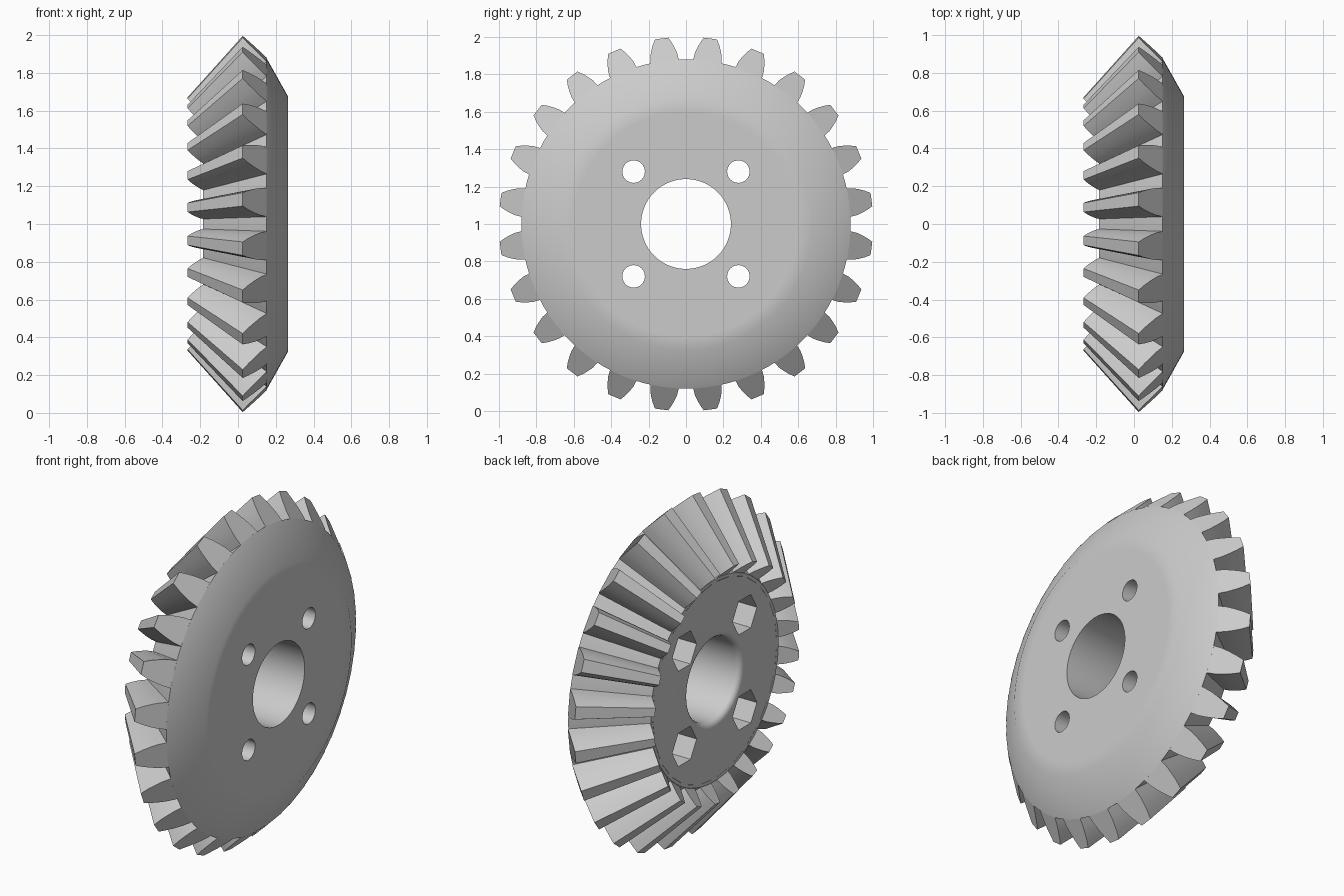
import bpy, bmesh
from math import sin, cos, pi, radians
from mathutils import Vector, Matrix

if "Cube" in bpy.data.objects:
    bpy.data.objects.remove(bpy.data.objects["Cube"])

CENTRE = Vector((0, 0, 1))
APEX_X = -0.868      # point where all the tooth lines meet
INNER = 0.673        # size of a tooth's inner end against its outer end
TEETH = 24
SEGMENTS = 96

grey = bpy.data.materials.new("gear grey")
grey.use_nodes = True
colour = (0.6, 0.6, 0.6, 1)
grey.diffuse_color = colour
grey.node_tree.nodes["Principled BSDF"].inputs["Base Color"].default_value = colour


def around_axis(x, radius, angle, side=0.0):
    """Point at a radius and angle about the gear axis, shifted sideways."""
    return CENTRE + Vector((x, radius * sin(angle) + side * cos(angle),
                            radius * cos(angle) - side * sin(angle)))


def make_object(name, bm):
    bmesh.ops.recalc_face_normals(bm, faces=bm.faces)
    mesh = bpy.data.meshes.new(name)
    bm.to_mesh(mesh)
    bm.free()
    mesh.materials.append(grey)
    obj = bpy.data.objects.new(name, mesh)
    bpy.context.collection.objects.link(obj)
    return obj


def smooth(obj):
    bpy.ops.object.select_all(action='DESELECT')
    obj.select_set(True)
    bpy.context.view_layer.objects.active = obj
    bpy.ops.object.shade_smooth_by_angle(angle=radians(31))


def cut(obj, cutter):
    mod = obj.modifiers.new("cut", 'BOOLEAN')
    mod.object = cutter
    mod.solver = 'EXACT'
    bpy.context.view_layer.objects.active = obj
    bpy.ops.object.modifier_apply(modifier=mod.name)
    bpy.data.objects.remove(cutter)


def bolt_cutter(name, sides, radius, x0, x1):
    """Four prisms along the axis, one at each bolt position."""
    bm = bmesh.new()
    for y in (-0.28, 0.28):
        for z in (-0.28, 0.28):
            place = (Matrix.Translation(CENTRE + Vector(((x0 + x1) / 2, y, z)))
                     @ Matrix.Rotation(pi / 2, 4, 'Y'))
            bmesh.ops.create_cone(bm, cap_ends=True, segments=sides, radius1=radius,
                                  radius2=radius, depth=x1 - x0, matrix=place)
    cutter = make_object(name, bm)
    cutter.hide_render = True
    return cutter


# Gear body: a closed profile turned about the axis, with a rounded bore lip
FRONT, BACK, BORE, LIP = -0.186, 0.265, 0.24, 0.035
profile = [(FRONT, 0.592), (0.15, 0.88), (BACK, 0.675), (BACK, 0.6), (BACK, BORE)]
for i in range(6):
    a = i / 5 * pi / 2
    profile.append((FRONT + LIP * (1 - sin(a)), BORE + LIP * (1 - cos(a))))
bm = bmesh.new()
rings = [[bm.verts.new(around_axis(x, r, 2 * pi * k / SEGMENTS)) for x, r in profile]
         for k in range(SEGMENTS)]
for k, ring in enumerate(rings):
    after = rings[(k + 1) % SEGMENTS]
    for i in range(len(profile)):
        j = (i + 1) % len(profile)
        bm.faces.new((ring[i], ring[j], after[j], after[i]))
body = make_object("gear_body", bm)

# Hexagonal nut pockets on the toothed side, then round bolt holes right through
cut(body, bolt_cutter("nut_pockets", 6, 0.113, FRONT - 0.1, 0.02))
cut(body, bolt_cutter("bolt_holes", 32, 0.06, FRONT - 0.2, BACK + 0.1))
smooth(body)

# Tooth outline at the outer end: (x, radius, half width), root sunk in the body
half = [(0.145, 0.85, 0.078), (0.15, 0.88, 0.076), (0.119, 0.91, 0.073),
        (0.088, 0.94, 0.064), (0.056, 0.97, 0.052), (0.025, 1.0, 0.036)]
outline = half + [(x, r, -w) for x, r, w in reversed(half)]
bm = bmesh.new()
for t in range(TEETH):
    angle = 2 * pi * (t + 0.5) / TEETH
    ends = [[bm.verts.new(around_axis(APEX_X + s * (x - APEX_X), s * r, angle, s * w))
             for x, r, w in outline] for s in (1, INNER)]
    outer, inner = ends
    for i in range(len(outline)):
        j = (i + 1) % len(outline)
        bm.faces.new((outer[i], outer[j], inner[j], inner[i]))
    bm.faces.new(outer)
    bm.faces.new(inner)
teeth = make_object("gear_teeth", bm)
smooth(teeth)
